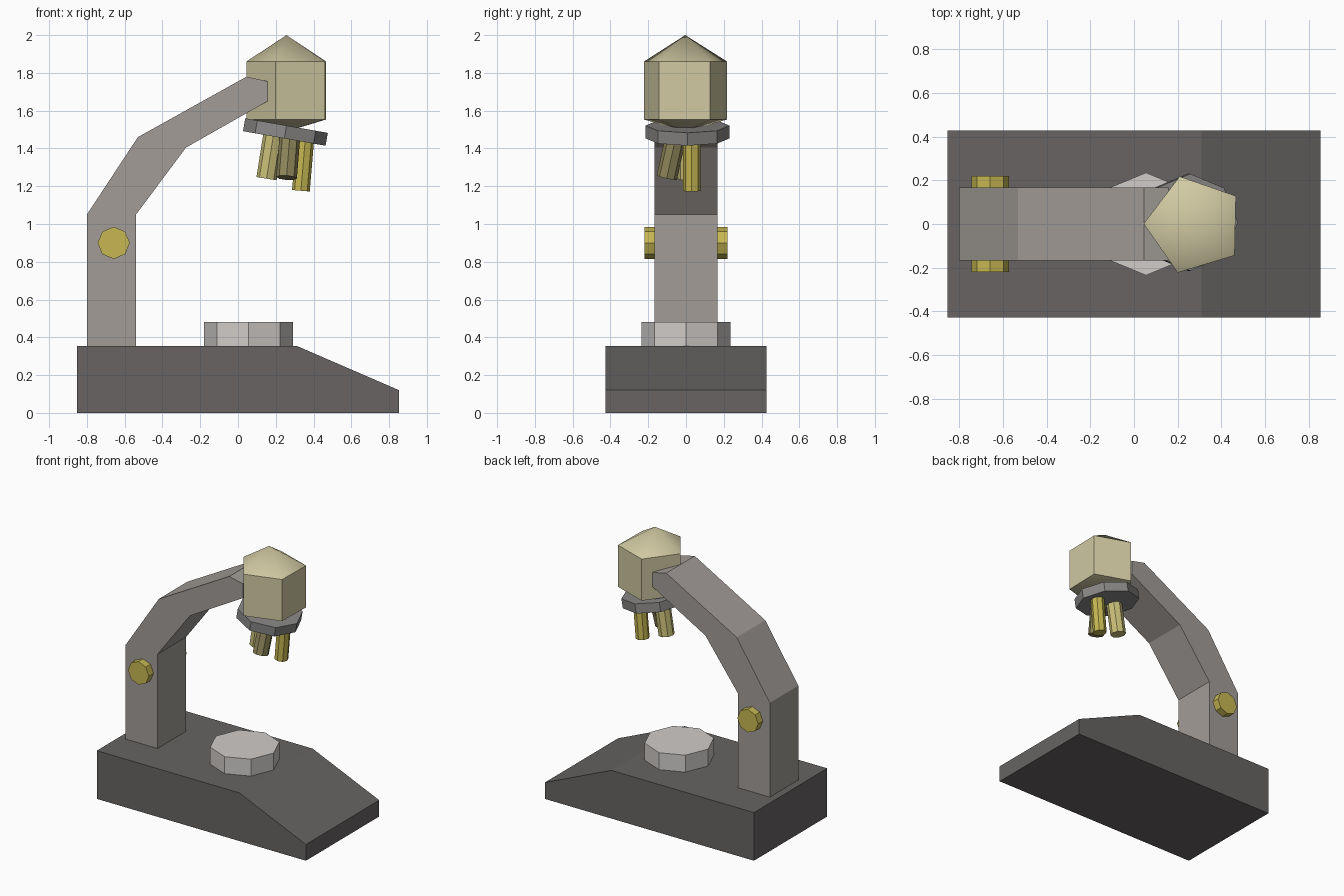
import bpy, bmesh, math
from mathutils import Vector

if "Cube" in bpy.data.objects:
    bpy.data.objects.remove(bpy.data.objects["Cube"])


def material(name, hex_colour):
    """Flat material from an sRGB hex colour."""
    lin = []
    for i in (0, 2, 4):
        c = int(hex_colour[i:i + 2], 16) / 255
        lin.append(c / 12.92 if c <= 0.04045 else ((c + 0.055) / 1.055) ** 2.4)
    m = bpy.data.materials.new(name)
    m.diffuse_color = (*lin, 1)
    m.use_nodes = True
    m.node_tree.nodes["Principled BSDF"].inputs["Base Color"].default_value = m.diffuse_color
    return m


DARK = material("dark_grey", "676462")
GREY = material("warm_grey", "A29C97")
STEEL = material("steel_grey", "8A8887")
LIGHT = material("light_grey", "D0CCC9")
CREAM = material("cream", "D0C9A2")
GOLD = material("gold", "C6B752")
PALE = material("pale_gold", "C9BE78")
OLIVE = material("dark_olive", "8F865A")


def make(name, bm, mat, smooth=False):
    bmesh.ops.recalc_face_normals(bm, faces=bm.faces)
    for f in bm.faces:
        f.smooth = smooth
    me = bpy.data.meshes.new(name)
    bm.to_mesh(me)
    bm.free()
    me.materials.append(mat)
    ob = bpy.data.objects.new(name, me)
    bpy.context.collection.objects.link(ob)
    return ob


def extrude(name, points, move, mat):
    """Closed prism: polygon swept along a vector."""
    bm = bmesh.new()
    face = bm.faces.new([bm.verts.new(p) for p in points])
    res = bmesh.ops.extrude_face_region(bm, geom=[face], use_keep_orig=True)
    verts = [v for v in res["geom"] if isinstance(v, bmesh.types.BMVert)]
    bmesh.ops.translate(bm, verts=verts, vec=move)
    return make(name, bm, mat)


def side_profile(name, xz, half, mat):
    return extrude(name, [(x, -half, z) for x, z in xz], (0, 2 * half, 0), mat)


def rod(name, a, b, radius, sides, mat):
    """Prism between two points, with a corner on its local x axis."""
    a, b = Vector(a), Vector(b)
    q = Vector((0, 0, 1)).rotation_difference(b - a)
    ring = [a + q @ Vector((radius * math.cos(t), radius * math.sin(t), 0))
            for t in (2 * math.pi * i / sides for i in range(sides))]
    return extrude(name, ring, b - a, mat)


# Sloped base, bent arm and round stage
side_profile("base", [(-.853, 0), (.853, 0), (.853, .12), (.31, .355), (-.853, .355)], .427, DARK)
side_profile("arm", [(-.8, .34), (-.8, 1.05), (-.53, 1.46), (.045, 1.78), (.157, 1.755),
                     (.157, 1.65), (-.275, 1.405), (-.54, 1.05), (-.54, .34)], .166, GREY)
rod("stage", (.055, 0, .34), (.055, 0, .48), .235, 8, LIGHT)

# Focus knobs on both sides of the arm
for side, name in ((-1, "front_knob"), (1, "back_knob")):
    rod(name, (-.658, side * .15, .90), (-.658, side * .22, .90), .085, 8, GOLD)

# Five-sided head with a pointed cap and a shallow underside
ring = [(.276 + .2316 * math.cos(t), -.004 + .2316 * math.sin(t))
        for t in (math.radians(178.8 + 72 * i) for i in range(5))]


def head_part(name, z, end_z, smooth):
    bm = bmesh.new()
    low = [bm.verts.new((x, y, z)) for x, y in ring]
    if smooth:
        tip = bm.verts.new((.257, -.004, end_z))
        for i in range(5):
            bm.faces.new((low[i], low[(i + 1) % 5], tip))
    else:
        top = [bm.verts.new((x, y, end_z)) for x, y in ring]
        for i in range(5):
            j = (i + 1) % 5
            bm.faces.new((low[i], low[j], top[j], top[i]))
    ob = make(name, bm, CREAM, smooth)
    # Open shells: make the faces point away from the head centre
    centre = Vector((.265, -.004, 1.7))
    p = ob.data.polygons[0]
    if p.normal.dot(p.center - centre) < 0:
        ob.data.flip_normals()


head_part("head", 1.553, 1.86, False)
head_part("head_cap", 1.86, 2.0, True)
head_part("head_underside", 1.553, 1.49, True)

# Tilted nosepiece with three lenses
rod("nosepiece", (.245, .008, 1.453), (.257, .008, 1.521), .222, 8, STEEL)
rod("left_lens", (.151, .01, 1.240), (.189, .01, 1.48), .054, 8, PALE)
rod("front_lens", (.257, -.102, 1.245), (.275, -.052, 1.47), .055, 8, OLIVE)
rod("right_lens", (.333, .03, 1.176), (.357, .03, 1.46), .047, 8, GOLD)
